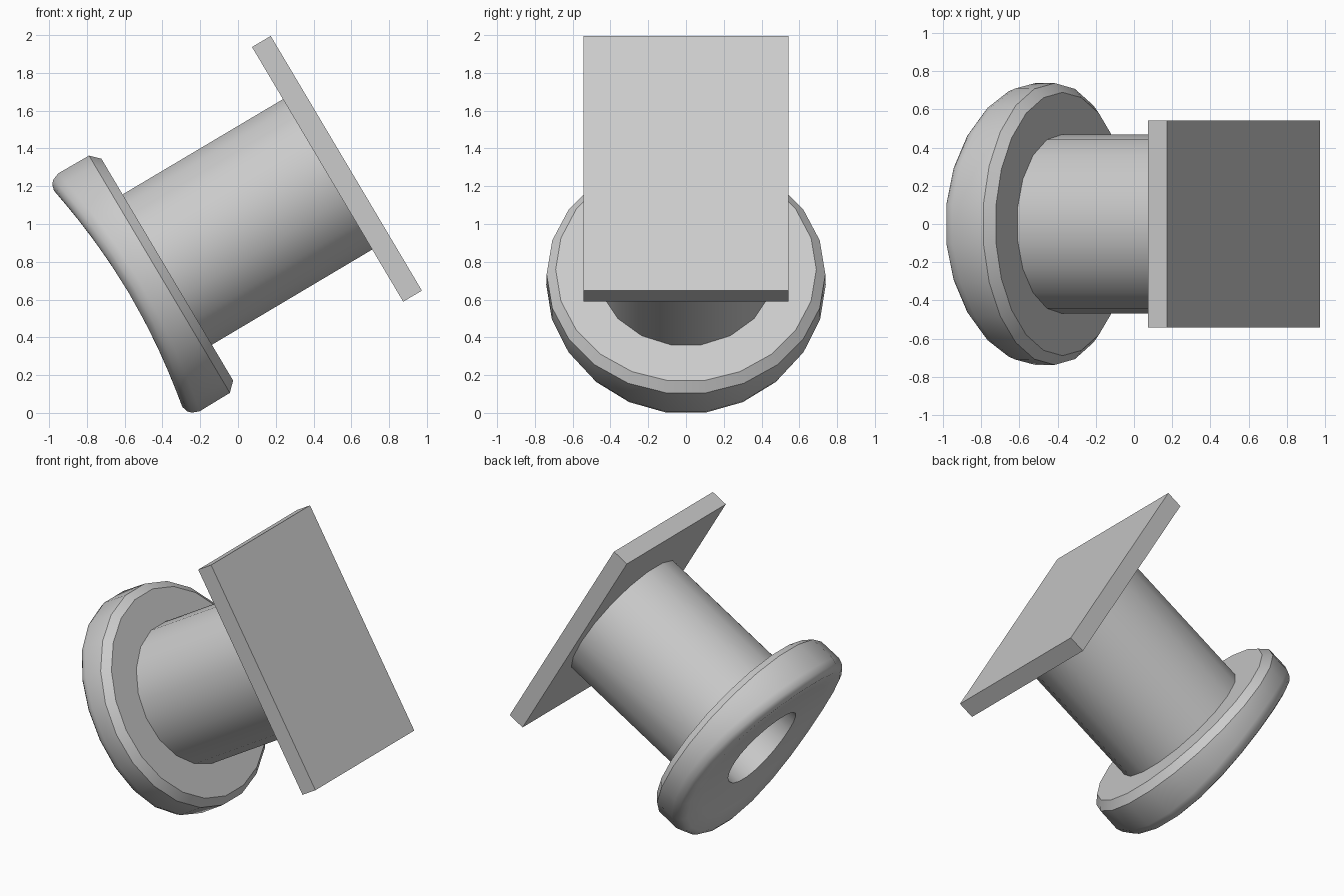
import bpy, bmesh, math
from mathutils import Matrix

if "Cube" in bpy.data.objects:
    bpy.data.objects.remove(bpy.data.objects["Cube"], do_unlink=True)

BORE = 0.30
# All parts share one axis, leaning from vertical towards +x
FRAME = Matrix.Translation((-0.4245, 0, 0.729)) @ Matrix.Rotation(math.radians(59.3), 4, 'Y')

grey = bpy.data.materials.new("plain_grey")
grey.use_nodes = True
colour = (0.6, 0.6, 0.6, 1)
grey.diffuse_color = colour
grey.node_tree.nodes["Principled BSDF"].inputs["Base Color"].default_value = colour


def finish(name, bm, angle=38):
    bmesh.ops.recalc_face_normals(bm, faces=bm.faces)
    mesh = bpy.data.meshes.new(name)
    bm.to_mesh(mesh)
    bm.free()
    mesh.materials.append(grey)
    obj = bpy.data.objects.new(name, mesh)
    obj.matrix_world = FRAME
    bpy.context.collection.objects.link(obj)
    bpy.ops.object.select_all(action='DESELECT')
    obj.select_set(True)
    bpy.context.view_layer.objects.active = obj
    bpy.ops.object.shade_smooth_by_angle(angle=math.radians(angle))


def saddle(x):
    # Underside height: a shallow hollow that fits over a large round pipe
    radius = 3.47
    return -0.18 - (radius - math.sqrt(radius ** 2 - x ** 2))


def ring_solid(name, sides, profile):
    """Closed ring from (radius, height, follows_saddle) points."""
    bm = bmesh.new()
    rings = []
    for r, h, curved in profile:
        ring = []
        for i in range(sides):
            a = 2 * math.pi * (i + 0.5) / sides
            x, y = r * math.cos(a), r * math.sin(a)
            ring.append(bm.verts.new((x, y, h + (saddle(x) if curved else 0))))
        rings.append(ring)
    for k, ring in enumerate(rings):
        other = rings[(k + 1) % len(rings)]
        for i in range(sides):
            j = (i + 1) % sides
            bm.faces.new((ring[i], ring[j], other[j], other[i]))
    finish(name, bm)


# Saddle flange: flat top, chamfered rim, rounded lower edge, curved underside
ring_solid("saddle_flange", 22, [
    (BORE, 0.058, False), (0.69, 0.058, False), (0.738, 0.01, False),
    (0.74, 0.08, True), (0.725, 0.038, True), (0.705, 0.015, True),
    (0.672, 0, True), (0.55, 0, True), (0.42, 0, True), (BORE, 0, True)])

# Hollow barrel between flange and plate
ring_solid("barrel", 18, [(BORE, 0.058, False), (0.47, 0.058, False),
                          (0.47, 1.05, False), (BORE, 1.05, False)])

# Rectangular end plate closing the bore
bm = bmesh.new()
bmesh.ops.create_cube(bm, size=1, matrix=Matrix.Translation((0, 0, 1.103))
                      @ Matrix.Diagonal((1.568, 1.084, 0.115, 1)))
finish("end_plate", bm)
